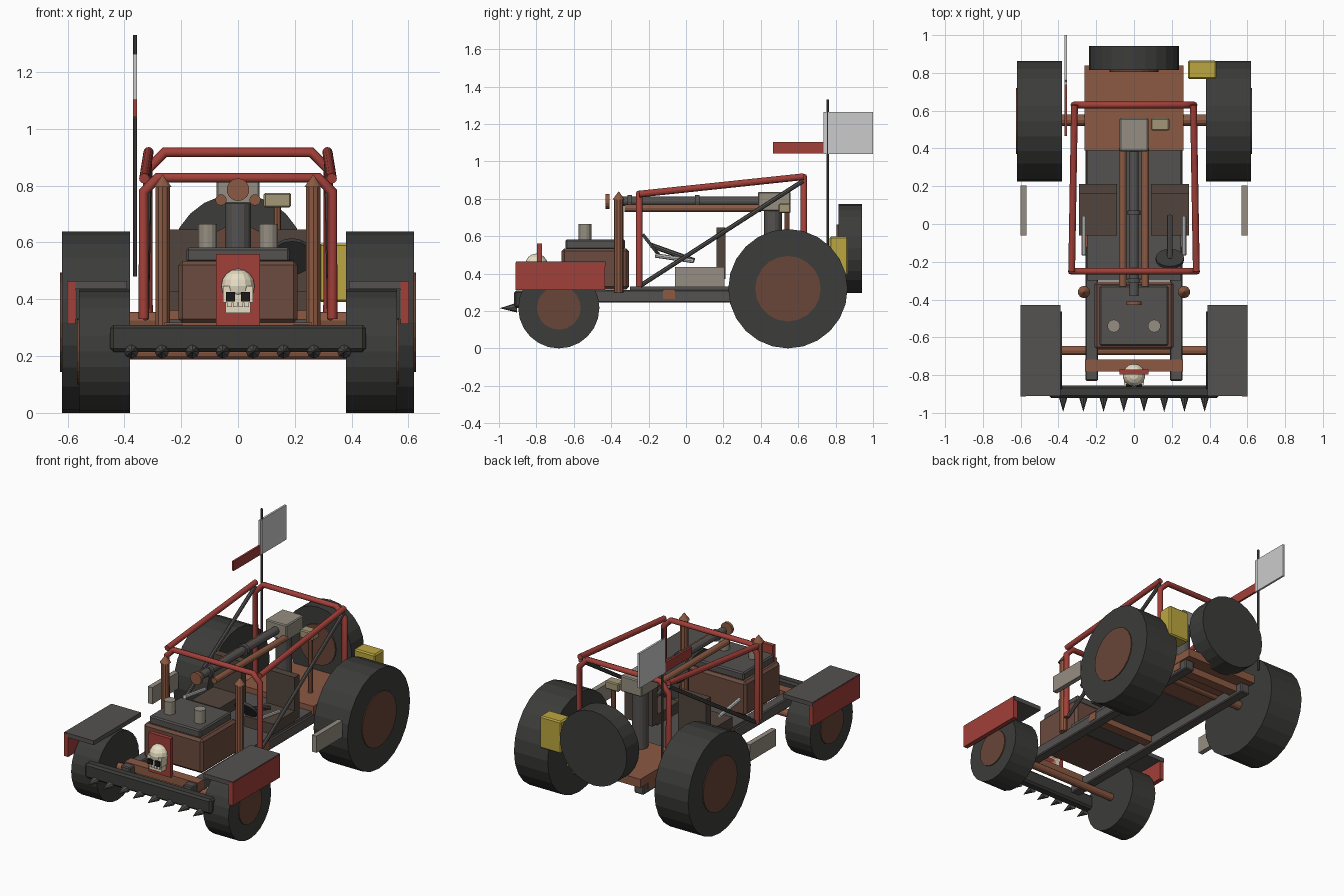
import bpy, bmesh
from mathutils import Vector

if "Cube" in bpy.data.objects:
    bpy.data.objects.remove(bpy.data.objects["Cube"])

PALETTE = {
    "tyre": (.045, .045, .043), "iron": (.09, .085, .08), "red": (.36, .05, .04),
    "rust": (.26, .10, .055), "hub": (.14, .06, .04), "brown": (.15, .07, .05),
    "leather": (.085, .06, .045), "stone": (.30, .27, .22), "bone": (.8, .73, .55),
    "yellow": (.5, .38, .05), "black": (.01, .01, .01), "khaki": (.36, .31, .18),
}
MATS = {}
for key, c in PALETTE.items():
    MATS[key] = bpy.data.materials.new(key)
    MATS[key].diffuse_color = (*c, 1)


def paint(ob, mat):
    if mat:
        ob.data.materials.append(MATS[mat])
    return ob


def from_bm(name, bm, mat):
    me = bpy.data.meshes.new(name)
    bm.to_mesh(me)
    bm.free()
    ob = bpy.data.objects.new(name, me)
    bpy.context.collection.objects.link(ob)
    return paint(ob, mat)


def box(name, x, y, z, mat=None, bevel=0.0):
    """Box from (min, max) ranges."""
    bm = bmesh.new()
    bmesh.ops.create_cube(bm, size=1)
    for v in bm.verts:
        v.co = [(r[0] + r[1]) / 2 + c * (r[1] - r[0]) for r, c in zip((x, y, z), v.co)]
    if bevel:
        bmesh.ops.bevel(bm, geom=bm.edges[:], offset=bevel, segments=1, affect='EDGES')
    return from_bm(name, bm, mat)


def rod(name, a, b, r, mat=None, r2=None, sides=12):
    """Cylinder or cone from point a to point b."""
    a, b = Vector(a), Vector(b)
    bm = bmesh.new()
    bmesh.ops.create_cone(bm, cap_ends=True, segments=sides, radius1=r,
                          radius2=r if r2 is None else r2, depth=(b - a).length)
    ob = from_bm(name, bm, mat)
    ob.location = (a + b) / 2
    ob.rotation_mode = 'QUATERNION'
    ob.rotation_quaternion = (b - a).to_track_quat('Z', 'Y')
    return ob


def tube(name, pts, r, mat):
    """Bent tube along a polyline."""
    cu = bpy.data.curves.new(name, 'CURVE')
    cu.dimensions = '3D'
    cu.bevel_depth, cu.bevel_resolution, cu.use_fill_caps = r, 2, True
    sp = cu.splines.new('POLY')
    sp.points.add(len(pts) - 1)
    for p, co in zip(sp.points, pts):
        p.co = (*co, 1)
    ob = bpy.data.objects.new(name, cu)
    bpy.context.collection.objects.link(ob)
    return paint(ob, mat)


def span(s, a, b):
    return tuple(sorted((s * a, s * b)))


# Parts repeated left and right
for s, side in ((-1, "left"), (1, "right")):
    # wheels
    rod(f"{side}_rear_tyre", (s*.38, .545, .319), (s*.62, .545, .319), .319, "tyre", sides=24)
    rod(f"{side}_rear_hub", (s*.60, .545, .319), (s*.626, .545, .319), .175, "hub", sides=20)
    rod(f"{side}_front_tyre", (s*.38, -.68, .217), (s*.56, -.68, .217), .217, "tyre", sides=24)
    rod(f"{side}_front_hub", (s*.54, -.68, .217), (s*.566, -.68, .217), .117, "hub", sides=20)
    # fender and its side skirt
    box(f"{side}_fender", span(s, .39, .60), (-.91, -.43), (.437, .465), "iron")
    box(f"{side}_fender_skirt", span(s, .572, .602), (-.912, -.433), (.313, .46), "red")
    # frame rail, side step plate
    box(f"{side}_frame_rail", span(s, .19, .257), (-.83, .80), (.245, .312), "iron", .006)
    box(f"{side}_side_plate", span(s, .568, .60), (-.06, .205), (.328, .435), "stone")
    # seat
    box(f"{side}_seat_cushion", span(s, .09, .29), (-.06, .165), (.36, .43), "leather")
    box(f"{side}_seat_back", span(s, .09, .29), (.162, .212), (.37, .645), "leather")
    # spear post with pointed cap
    rod(f"{side}_post", (s*.265, -.36, .30), (s*.265, -.36, .80), .026, "rust", sides=10)
    rod(f"{side}_post_tip", (s*.265, -.36, .795), (s*.265, -.36, .84), .033, "rust", 0, 10)
    # cage side rail and diagonal brace
    rod(f"{side}_cage_rail", (s*.33, -.25, .825), (s*.315, .63, .918), .018, "red")
    rod(f"{side}_cage_brace", (s*.325, -.245, .335), (s*.315, .625, .895), .012, "iron", sides=8)
    # exhaust stack, side lever, auxiliary gun barrel
    rod(f"{side}_stack", (s*.107, -.54, .57), (s*.107, -.54, .665), .034, "stone", sides=14)
    rod(f"{side}_lever", (s*.265, -.165, .497), (s*.265, .04, .467), .012, sides=8)
    rod(f"{side}_gun_tube", (s*.06, -.33, .75), (s*.06, .40, .75), .02, "rust")
    # skull eye
    box(f"{side}_skull_eye", span(s, .010, .042), (-.862, -.84), (.393, .425), "black")

# Axles and cross members
rod("front_axle", (-.40, -.67, .212), (.40, -.67, .212), .024, "rust")
rod("rear_axle", (-.40, .55, .325), (.40, .55, .325), .03, "rust")
for i, y in enumerate((-.75, -.09, .72)):
    box(f"cross_member_{i}", (-.26, .26), (y - .032, y + .032), (.265, .318), "rust")

# Floor and rear deck
box("floor", (-.25, .25), (-.30, .40), (.305, .33), "iron")
box("rear_deck", (-.263, .263), (.39, .84), (.31, .365), "rust")

# Bumper with row of spikes
box("bumper", (-.45, .45), (-.92, -.855), (.215, .31), "tyre", .012)
for i in range(8):
    x = -.375 + i * .107
    rod(f"spike_{i}", (x, -.905, .218), (x, -.995, .215), .026, "iron", 0, 8)

# Engine box and lid
box("engine_box", (-.21, .21), (-.665, -.305), (.315, .535), "brown", .015)
box("engine_lid", (-.182, .182), (-.645, -.325), (.53, .582), "iron", .008)

# Red plate with skull ornament
box("skull_plate", (-.078, .078), (-.797, -.77), (.31, .56), "red")
bm = bmesh.new()
bmesh.ops.create_uvsphere(bm, u_segments=14, v_segments=8, radius=.06)
from_bm("skull_dome", bm, "bone").location = (0, -.80, .447)
box("skull_face", (-.052, .052), (-.85, -.77), (.388, .447), "bone")
box("skull_jaw", (-.044, .044), (-.843, -.77), (.352, .39), "bone")
for i in range(4):
    x = -.03 + i * .02
    box(f"skull_tooth_{i}", (x - .008, x + .008), (-.852, -.84), (.372, .39), "bone")

# Roll cage hoops
for name, y, w, top, cut in (("front_hoop", -.25, .332, .828, .05), ("rear_hoop", .63, .318, .917, .06)):
    tube(name, [(-w, y, .33), (-w, y, top - cut), (cut - w, y, top),
                (w - cut, y, top), (w, y, top - cut), (w, y, .33)], .018, "red")

# Mounted gun
rod("gun_barrel", (0, -.38, .786), (0, .40, .786), .025, "iron")
rod("gun_muzzle", (0, -.43, .786), (0, -.41, .786), .04, "rust", sides=14)
for i, y in enumerate((-.30, .06)):
    rod(f"barrel_ring_{i}", (0, y - .012, .786), (0, y + .012, .786), .035, "iron")
box("gun_breech", (-.076, .076), (.385, .56), (.735, .837), "stone", .006)
rod("gun_pedestal", (0, .465, .36), (0, .465, .74), .047, "iron", sides=14)
box("ammo_box", (.09, .187), (.495, .56), (.723, .775), "khaki", .006)
rod("ammo_box_post", (.138, .54, .36), (.138, .54, .73), .014, "rust", sides=8)

# Steering wheel and column
rod("steering_wheel", (.19, -.192, .545), (.19, -.178, .556), .075, "tyre", sides=16)
rod("steering_column", (.19, -.185, .55), (.19, .045, .468), .014, "iron", sides=8)

# Spare wheel and fuel can at the back
rod("spare_tyre", (0, .815, .533), (0, .942, .533), .238, "tyre", sides=24)
rod("spare_hub", (0, .805, .533), (0, .83, .533), .13, "hub", sides=20)
box("fuel_can", (.285, .437), (.768, .865), (.39, .597), "yellow", .008)

# Flag pole with pale and red flags
rod("flag_pole", (-.362, .757, .48), (-.362, .757, 1.33), .007, "iron", sides=8)
box("pale_flag", (-.369, -.356), (.735, 1.0), (1.04, 1.263))
box("red_flag", (-.369, -.356), (.465, .737), (1.042, 1.103), "red")

for m in bpy.data.materials:
    if m.users and not m.is_grease_pencil:
        m.use_nodes = True
        m.node_tree.nodes["Principled BSDF"].inputs["Base Color"].default_value = m.diffuse_color
